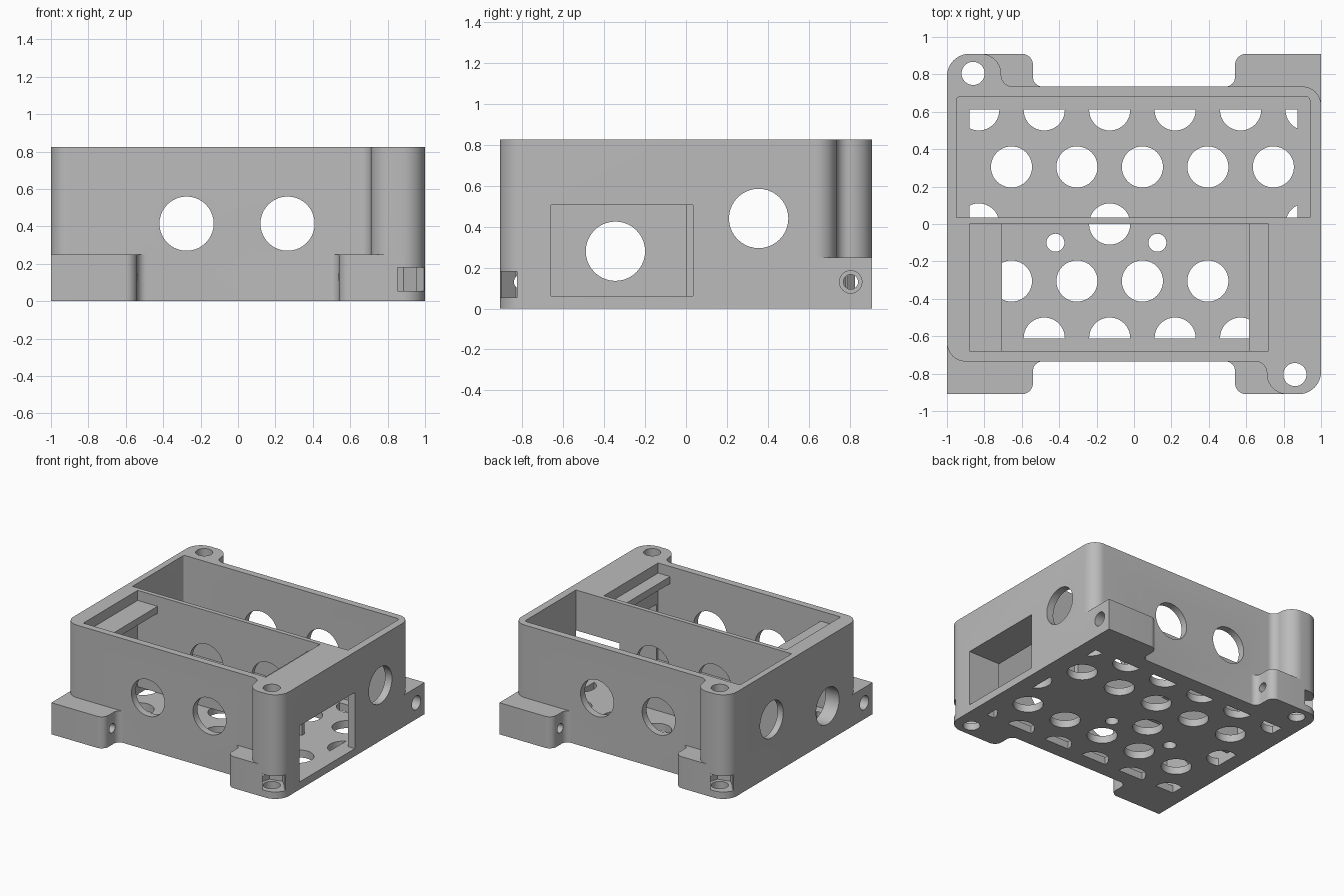
import bpy, bmesh, math
from mathutils import Vector

cube = bpy.data.objects.get("Cube")
if cube:
    bpy.data.objects.remove(cube, do_unlink=True)

grey = bpy.data.materials.new("plain_grey")
grey.use_nodes = True
colour = (0.5, 0.5, 0.5, 1)
grey.diffuse_color = colour
grey.node_tree.nodes["Principled BSDF"].inputs["Base Color"].default_value = colour


def prism(name, outline, low, high, axis="z"):
    """Extrude a 2D outline along an axis (coordinates cycle with the axis)."""
    place = {"z": lambda a, b, h: (a, b, h),
             "x": lambda a, b, h: (h, a, b),
             "y": lambda a, b, h: (b, h, a)}[axis]
    bm = bmesh.new()
    bottom = [bm.verts.new(place(a, b, low)) for a, b in outline]
    top = [bm.verts.new(place(a, b, high)) for a, b in outline]
    bm.faces.new(bottom[::-1])
    bm.faces.new(top)
    n = len(outline)
    for i in range(n):
        j = (i + 1) % n
        bm.faces.new((bottom[i], bottom[j], top[j], top[i]))
    bmesh.ops.recalc_face_normals(bm, faces=bm.faces)
    mesh = bpy.data.meshes.new(name)
    bm.to_mesh(mesh)
    bm.free()
    mesh.materials.append(grey)
    obj = bpy.data.objects.new(name, mesh)
    bpy.context.scene.collection.objects.link(obj)
    return obj


def rounded(corners, steps=10):
    """Polygon whose corners (x, y, radius) are replaced with arcs."""
    pts = []
    n = len(corners)
    for i, (x, y, r) in enumerate(corners):
        p = Vector((x, y))
        if r == 0:
            pts.append((x, y))
            continue
        u = (Vector(corners[i - 1][:2]) - p).normalized()
        v = (Vector(corners[(i + 1) % n][:2]) - p).normalized()
        centre = p + (u + v) * r
        for k in range(steps + 1):
            t = k / steps * math.pi / 2
            q = centre - v * r * math.cos(t) - u * r * math.sin(t)
            pts.append((q.x, q.y))
    return pts


def circle(a, b, r, n=40, turn=0.0):
    return [(a + r * math.cos(turn + math.tau * k / n),
             b + r * math.sin(turn + math.tau * k / n)) for k in range(n)]


def rect(x0, x1, y0, y1):
    return [(x0, y0), (x1, y0), (x1, y1), (x0, y1)]


def volume(mesh):
    bm = bmesh.new()
    bm.from_mesh(mesh)
    result = bm.calc_volume()
    bm.free()
    return result


def combine(target, tool, operation):
    """Apply a boolean, keeping the first solver result that is a sound solid."""
    before = volume(target.data)
    mod = target.modifiers.new("combine", "BOOLEAN")
    mod.operation = operation
    mod.object = tool
    for solver in ("EXACT", "MANIFOLD"):
        mod.solver = solver
        bpy.context.view_layer.update()
        graph = bpy.context.evaluated_depsgraph_get()
        mesh = bpy.data.meshes.new_from_object(target.evaluated_get(graph))
        if 0.05 < volume(mesh) / before < 1.5:
            target.data = mesh
            break
    target.modifiers.remove(mod)
    bpy.data.objects.remove(tool, do_unlink=True)


def half_turn(half):
    return half + [(-x, -y, r) for x, y, r in half]


# Outer shell: tall body with two corner posts, and a low base with four feet
HEIGHT, FLOOR, WALL = 0.825, 0.06, 0.735
body = prism("enclosure", rounded(half_turn([
    (-1, -WALL, 0.1), (0.71, -WALL, 0.06), (0.71, -0.91, 0.11), (1, -0.91, 0.12)])),
    0, HEIGHT)
feet = prism("feet", rounded(half_turn([
    (-1, -0.91, 0), (-0.54, -0.91, 0.06), (-0.54, -WALL, 0.05),
    (0.54, -WALL, 0.05), (0.54, -0.91, 0.06), (1, -0.91, 0.12)])), 0, 0.25)
combine(body, feet, "UNION")


def cut(outline, low, high, axis="z"):
    combine(body, prism("cutter", outline, low, high, axis), "DIFFERENCE")


# Rear compartment, front compartment, and its lid recess with two end shelves
cut(rounded([(-0.95, 0.035, 0), (0.94, 0.035, 0), (0.94, 0.68, 0.02), (-0.95, 0.68, 0.02)]),
    FLOOR, 1)
cut(rect(-0.88, 0.72, -0.68, 0), FLOOR, 0.69)
cut(rect(-0.88, 0.72, -0.68, 0), 0.745, 1)
cut(rect(-0.705, 0.615, -0.68, 0), 0.5, 1)

# Side window, which also opens the end of the divider
cut(rect(0.56, 1.1, -0.66, 0.035), FLOOR, 0.505)

# Large round openings in the walls
for x in (-0.275, 0.265):
    cut(circle(0.415, x, 0.145), -1, 1, "y")
cut(circle(0.355, 0.44, 0.145), -1.1, 1.1, "x")
cut(circle(-0.345, 0.28, 0.145), -1.1, 0, "x")


# Floor vents on a staggered grid, clipped to a rectangle
def vent(x, y):
    hole = prism("vent_cutter", circle(x, y, 0.11), -0.1, FLOOR + 0.001)
    frame = prism("vent_frame", rect(-0.88, 0.875, -0.612, 0.612), -0.3, 0.3)
    combine(hole, frame, "INTERSECT")
    combine(body, hole, "DIFFERENCE")


for k in range(6):
    for y in (-0.61, 0, 0.61):
        if y or k in (0, 2, 5):
            vent(-0.83 + 0.35 * k, y)
    if k < 5:
        for y in (-0.305, 0.305):
            vent(-0.655 + 0.35 * k, y)
for x in (-0.42, 0.125):
    cut(circle(x, -0.1, 0.048), -0.1, FLOOR + 0.001)

# Corner post bores, nut traps opening at the corner, and cross screw holes
for s in (1, -1):
    px, py = 0.86 * s, -0.805 * s
    cut(circle(px, py, 0.062), -0.1, 1)
    cut(circle(px, py, 0.1, 6, -math.pi / 4), 0.055, 0.18)
    out = Vector((s, -s)).normalized()
    side = Vector((s, s)).normalized() * 0.08
    p, q = Vector((px, py)), Vector((px, py)) + out * 0.4
    cut([tuple(v) for v in (p - side, q - side, q + side, p + side)], 0.055, 0.18)
    low, high = sorted((-1.1 * s, 0.86 * s))
    cut(circle(py, 0.13, 0.036, 24), low, high, "x")
    low, high = sorted((-1.1 * s, -0.92 * s))
    cut(circle(py, 0.13, 0.055, 24), low, high, "x")

# Smooth the rounded corners and bores, keep the edges crisp
bpy.ops.object.select_all(action="DESELECT")
body.select_set(True)
bpy.context.view_layer.objects.active = body
bpy.ops.object.shade_smooth_by_angle(angle=math.radians(30))
